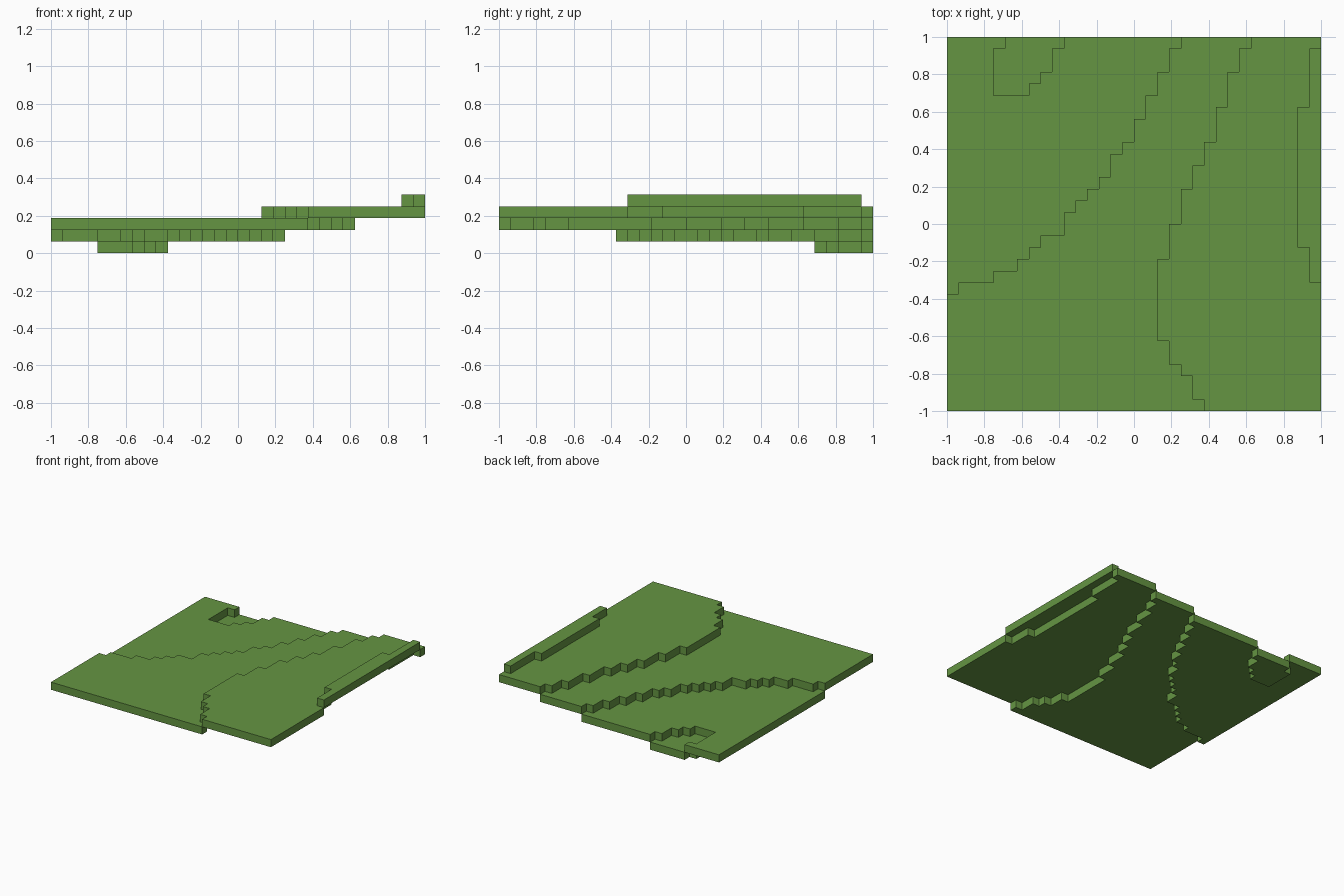
import bpy
import bmesh

if "Cube" in bpy.data.objects:
    bpy.data.objects.remove(bpy.data.objects["Cube"], do_unlink=True)

CELLS = 32
SIZE = 2 / CELLS

grass = bpy.data.materials.new("grass_green")
grass.use_nodes = True
colour = (0.13, 0.30, 0.055, 1)
grass.diffuse_color = colour
shader = grass.node_tree.nodes["Principled BSDF"]
shader.inputs["Base Color"].default_value = colour
shader.inputs["Roughness"].default_value = 0.9


def contour(runs):
    """Expand (row count, column) runs into one column per row, front to back."""
    return [column for count, column in runs for _ in range(count)]


# Stepped contour lines between the terraces
hollow_left = contour([(27, 0), (4, 4), (1, 5)])
hollow_right = contour([(27, 0), (1, 7), (1, 8), (2, 9), (1, 10)])
low_edge = contour([(10, 0), (1, 1), (1, 4), (1, 6), (1, 7), (1, 8), (2, 10),
                    (1, 11), (1, 12), (1, 13), (2, 14), (1, 15), (2, 16),
                    (2, 17), (2, 18), (2, 19), (1, 20)])
high_edge = contour([(1, 22), (2, 21), (1, 20), (2, 19), (7, 18), (3, 19),
                     (3, 20), (2, 21), (2, 22), (3, 23), (3, 24), (2, 25),
                     (1, 26)])
ridge_edge = contour([(11, 32), (3, 31), (12, 30), (5, 31), (1, 32)])


def level_at(column, row):
    """Terrace number of one ground cell."""
    if hollow_left[row] <= column < hollow_right[row]:
        return 0
    edges = (low_edge, high_edge, ridge_edge)
    return 1 + sum(column >= edge[row] for edge in edges)


def build_terrace(name, level):
    """Join all cells of a terrace into one slab, a single cell thick."""
    bm = bmesh.new()
    corners = {}

    def corner(i, j):
        if (i, j) not in corners:
            corners[i, j] = bm.verts.new((i * SIZE - 1, j * SIZE - 1, level * SIZE))
        return corners[i, j]

    for row in range(CELLS):
        for col in range(CELLS):
            if level_at(col, row) == level:
                bm.faces.new((corner(col, row), corner(col + 1, row),
                              corner(col + 1, row + 1), corner(col, row + 1)))

    # Raise the footprint, keeping the underside
    raised = bmesh.ops.extrude_face_region(bm, geom=bm.faces[:], use_keep_orig=True)
    top = [v for v in raised["geom"] if isinstance(v, bmesh.types.BMVert)]
    bmesh.ops.translate(bm, verts=top, vec=(0, 0, SIZE))
    bmesh.ops.recalc_face_normals(bm, faces=bm.faces[:])
    bmesh.ops.dissolve_limit(bm, angle_limit=0.01, verts=bm.verts[:], edges=bm.edges[:])

    mesh = bpy.data.meshes.new(name)
    bm.to_mesh(mesh)
    bm.free()
    mesh.materials.append(grass)
    bpy.context.collection.objects.link(bpy.data.objects.new(name, mesh))


names = ["hollow", "low_terrace", "middle_terrace", "high_terrace", "ridge"]
for level, name in enumerate(names):
    build_terrace(name, level)
